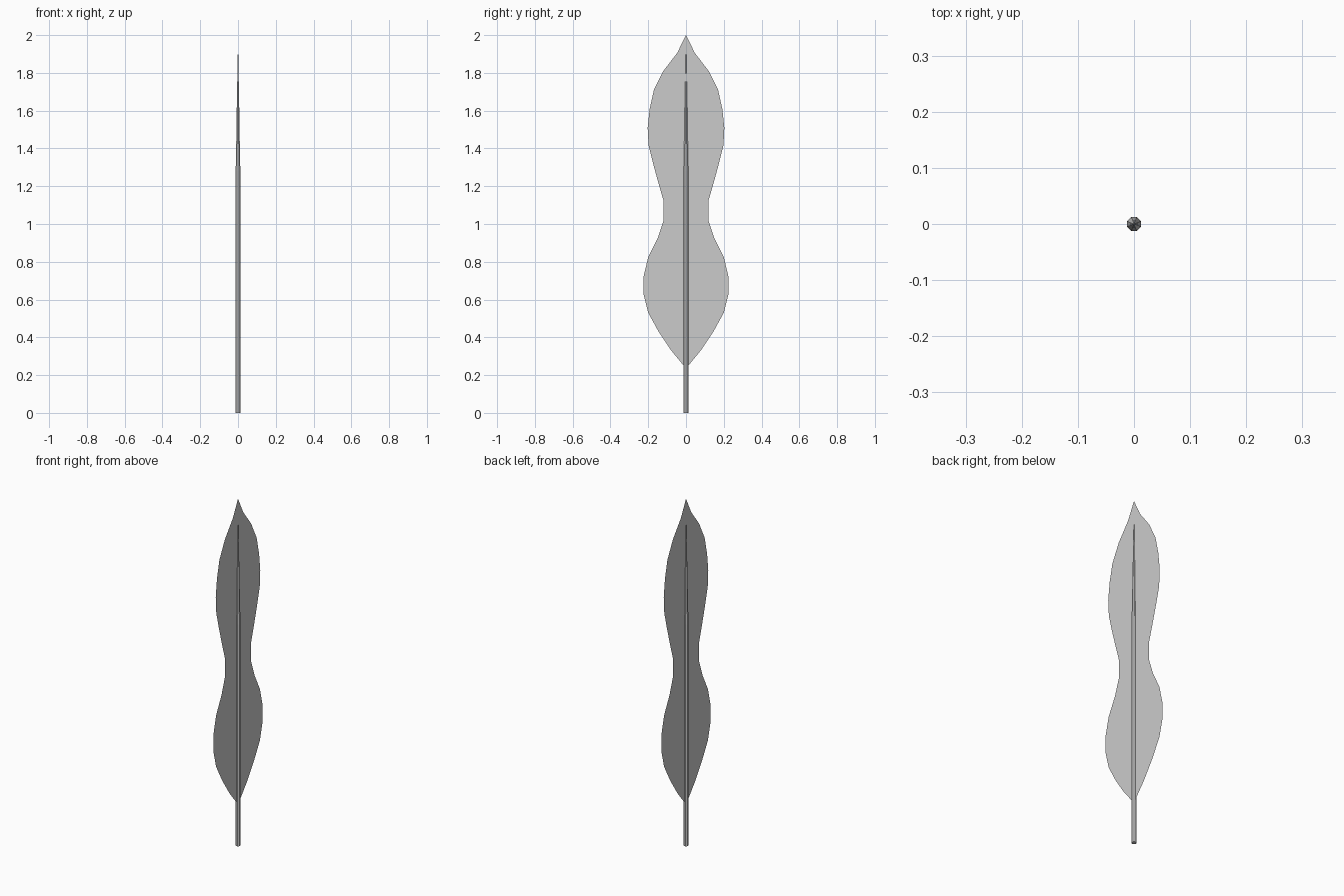
import bpy
import math

if "Cube" in bpy.data.objects:
    bpy.data.objects.remove(bpy.data.objects["Cube"])


def make_object(name, verts, faces):
    mesh = bpy.data.meshes.new(name)
    mesh.from_pydata(verts, [], faces)
    mesh.update()
    obj = bpy.data.objects.new(name, mesh)
    bpy.context.collection.objects.link(obj)
    return obj


# Leaf blade: thin flat sheet as (height, half width) rows, mirrored across y
profile = [(0.25, 0.012), (0.33, 0.078), (0.43, 0.145), (0.53, 0.20), (0.63, 0.225),
           (0.72, 0.225), (0.825, 0.20), (0.925, 0.15), (1.02, 0.118), (1.12, 0.118),
           (1.22, 0.147), (1.315, 0.173), (1.415, 0.198), (1.51, 0.203), (1.61, 0.192),
           (1.71, 0.17), (1.81, 0.12), (1.905, 0.047)]
verts = []
for z, w in profile:
    verts += [(0, -w, z), (0, 0, z), (0, w, z)]
faces = []
for i in range(len(profile) - 1):
    for j in range(2):
        a = 3 * i + j
        faces.append((a, a + 1, a + 4, a + 3))
tip = len(verts)
verts.append((0, 0, 2.0))
faces += [(tip - 3, tip - 2, tip), (tip - 2, tip - 1, tip)]
make_object("leaf_blade", verts, faces)

# Stem: eight-sided rod, straight then tapering to a point
SIDES = 8
rings = [(0, 0.0135), (1.28, 0.0135), (1.44, 0.010), (1.60, 0.0075),
         (1.76, 0.0042), (1.92, 0.001)]
verts = []
for z, r in rings:
    for k in range(SIDES):
        t = 2 * math.pi * (k + 0.5) / SIDES
        verts.append((r * math.cos(t), r * math.sin(t), z))
faces = [tuple(reversed(range(SIDES))),
         tuple(range(len(verts) - SIDES, len(verts)))]
for i in range(len(rings) - 1):
    for k in range(SIDES):
        n = (k + 1) % SIDES
        a, b = i * SIDES, (i + 1) * SIDES
        faces.append((a + k, a + n, b + n, b + k))
make_object("stem", verts, faces)
